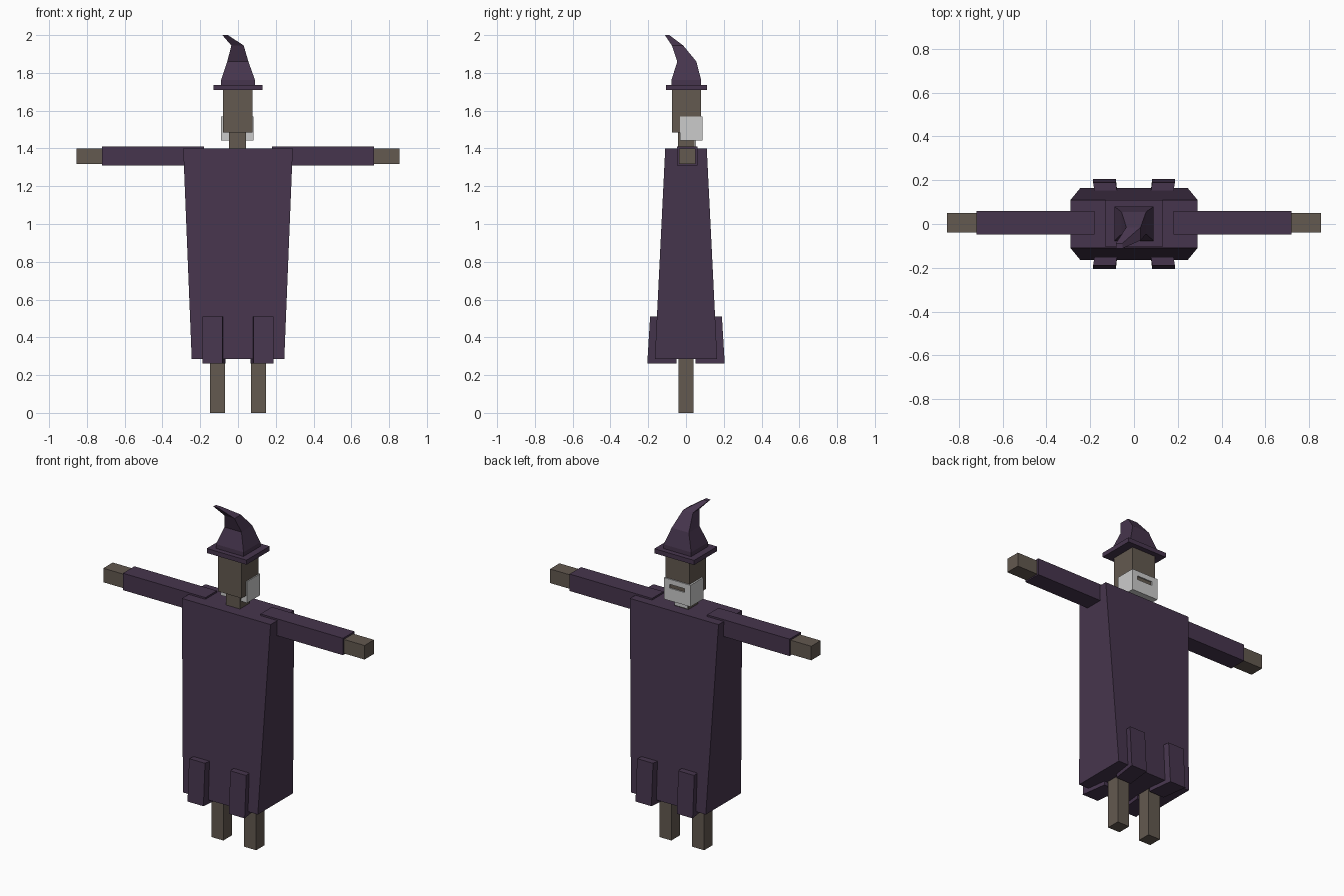
import bpy
import bmesh

if "Cube" in bpy.data.objects:
    bpy.data.objects.remove(bpy.data.objects["Cube"])


def material(name, rgb):
    m = bpy.data.materials.new(name)
    m.diffuse_color = (*rgb, 1)
    m.use_nodes = True
    m.node_tree.nodes["Principled BSDF"].inputs["Base Color"].default_value = m.diffuse_color
    return m


CLOTH = material("dark_purple_cloth", (0.062, 0.036, 0.075))
WOOD = material("weathered_wood", (0.125, 0.10, 0.08))


def loft(name, sections, mat=None):
    """Stack four-point rings and skin them into a closed flat-faced solid."""
    bm = bmesh.new()
    rings = [[bm.verts.new(p) for p in s] for s in sections]
    for a, b in zip(rings, rings[1:]):
        for i in range(4):
            j = (i + 1) % 4
            bm.faces.new((a[i], a[j], b[j], b[i]))
    bm.faces.new(rings[0][::-1])
    bm.faces.new(rings[-1])
    bmesh.ops.recalc_face_normals(bm, faces=bm.faces)
    me = bpy.data.meshes.new(name)
    bm.to_mesh(me)
    bm.free()
    ob = bpy.data.objects.new(name, me)
    bpy.context.collection.objects.link(ob)
    if mat:
        me.materials.append(mat)
    return ob


def rect(x0, x1, y0, y1, z):
    return [(x0, y0, z), (x1, y0, z), (x1, y1, z), (x0, y1, z)]


def box(name, x0, x1, y0, y1, z0, z1, mat=None):
    return loft(name, [rect(x0, x1, y0, y1, z0), rect(x0, x1, y0, y1, z1)], mat)


# Robe: narrows sideways and widens in depth toward the hem
loft("robe", [rect(-0.245, 0.245, -0.165, 0.165, 0.285),
              rect(-0.29, 0.29, -0.11, 0.11, 1.40)], CLOTH)

# Sleeves, hands, legs
for s, side in ((-1, "left"), (1, "right")):
    def span(a, b):
        return sorted((s * a, s * b))
    box(side + "_sleeve", *span(0.18, 0.72), -0.047, 0.06, 1.31, 1.41, CLOTH)
    box(side + "_hand", *span(0.70, 0.855), -0.038, 0.05, 1.317, 1.40, WOOD)
    box(side + "_leg", *span(0.068, 0.147), -0.04, 0.04, 0, 0.30, WOOD)

    # Hem flaps: slightly skewed slabs on front and back
    for t, face in ((-1, "front"), (1, "back")):
        def ring(outer, inner, z):
            return [(s * 0.083, t * outer, z), (s * 0.187, t * outer, z),
                    (s * 0.165, t * inner, z), (s * 0.065, t * inner, z)]
        loft(f"{face}_{side}_hem_flap", [ring(0.205, 0.05, 0.262),
                                         ring(0.19, 0.05, 0.51)], CLOTH)

# Neck and head
box("neck", -0.048, 0.042, -0.042, 0.046, 1.38, 1.50, WOOD)
box("head", -0.08, 0.077, -0.075, 0.08, 1.485, 1.72, WOOD)

# Beard wrapping the face, with a mouth slot showing the head behind
beard = box("beard", -0.09, 0.083, -0.033, 0.087, 1.443, 1.57)
cutter = box("mouth_cutter", -0.052, 0.048, 0.06, 0.12, 1.517, 1.54)
cutter.hide_render = True
cutter.hide_viewport = True
cut = beard.modifiers.new("mouth", "BOOLEAN")
cut.operation = "DIFFERENCE"
cut.solver = "EXACT"
cut.object = cutter
box("beard_tip", -0.045, 0.04, 0.04, 0.052, 1.405, 1.45)

# Hat: square brim and a bent, pointed crown
box("hat_brim", -0.13, 0.13, -0.106, 0.11, 1.71, 1.737, CLOTH)
loft("hat_crown", [rect(-0.09, 0.09, -0.077, 0.08, 1.73),
                   rect(-0.09, 0.09, -0.077, 0.08, 1.762),
                   rect(-0.057, 0.055, -0.046, 0.055, 1.86),
                   rect(-0.035, 0.03, -0.075, -0.015, 1.945),
                   rect(-0.083, -0.053, -0.112, -0.088, 2.0)], CLOTH)
